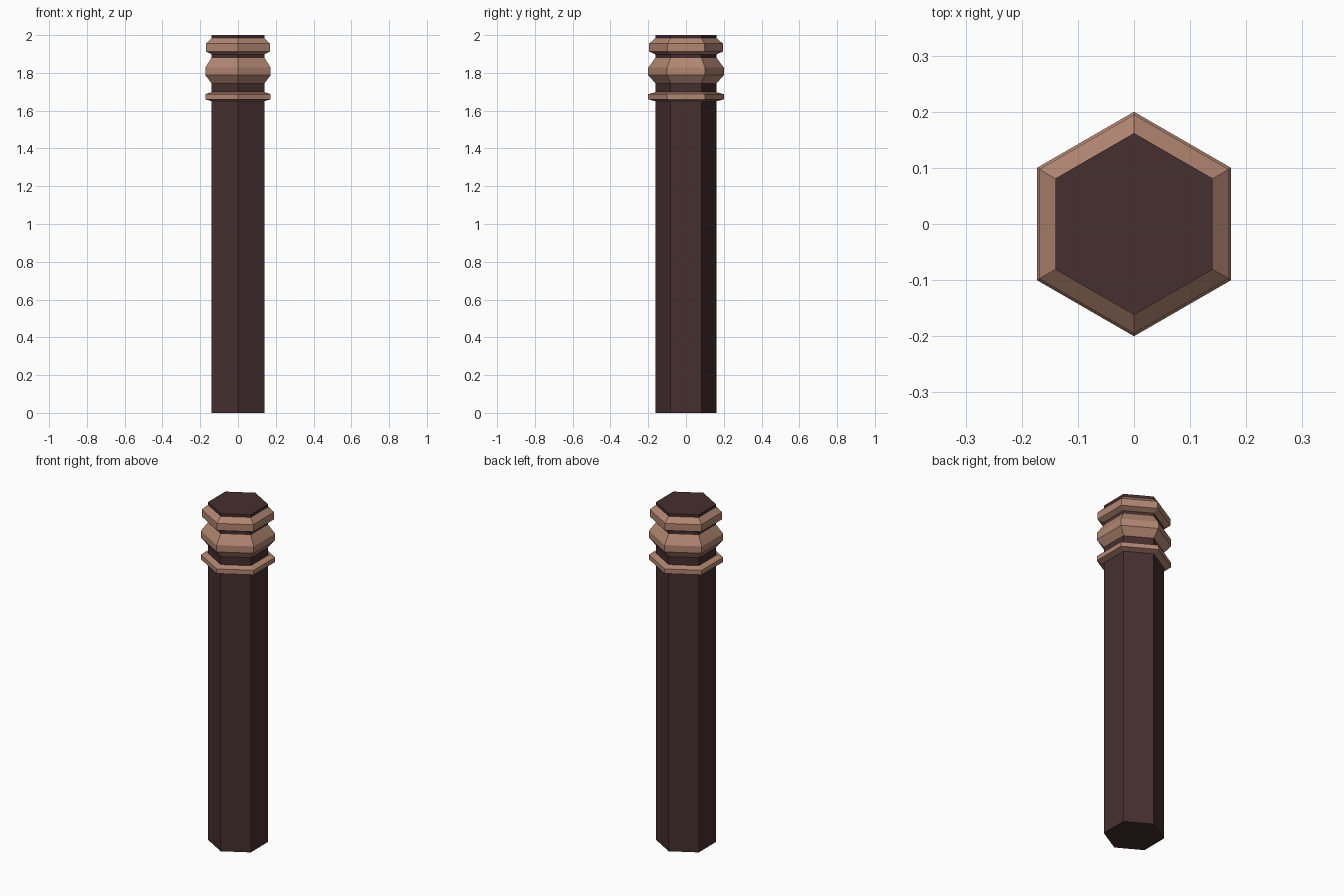
import bpy, bmesh, math

if "Cube" in bpy.data.objects:
    bpy.data.objects.remove(bpy.data.objects["Cube"])


def material(name, rgb):
    m = bpy.data.materials.new(name)
    m.diffuse_color = (*rgb, 1)
    m.use_nodes = True
    m.node_tree.nodes["Principled BSDF"].inputs["Base Color"].default_value = m.diffuse_color
    return m


def hex_lathe(name, profile, mat, closed=False):
    """Sweep a (radius, z) profile round six flat sides, corners on +-y."""
    bm = bmesh.new()
    rows = [[bm.verts.new((r * math.cos(math.radians(30 + 60 * i)),
                           r * math.sin(math.radians(30 + 60 * i)), z))
             for i in range(6)] for r, z in profile]
    pairs = list(zip(rows, rows[1:]))
    if closed:
        pairs.append((rows[-1], rows[0]))
    else:
        bm.faces.new(rows[0][::-1])
        bm.faces.new(rows[-1])
    for a, b in pairs:
        for i in range(6):
            j = (i + 1) % 6
            bm.faces.new((a[i], a[j], b[j], b[i]))
    bmesh.ops.recalc_face_normals(bm, faces=bm.faces)
    mesh = bpy.data.meshes.new(name)
    bm.to_mesh(mesh)
    bm.free()
    mesh.materials.append(mat)
    ob = bpy.data.objects.new(name, mesh)
    bpy.context.collection.objects.link(ob)
    return ob


dark = material("dark wood", (0.062, 0.028, 0.029))
copper = material("copper trim", (0.445, 0.238, 0.165))

# Shaft
hex_lathe("shaft", [(0.162, 0), (0.162, 2)], dark)

# Trim rings near the top: inner radius is buried just inside the shaft
rings = {
    "lower_ring": [(0.162, 1.65), (0.2, 1.66), (0.2, 1.687), (0.162, 1.698)],
    "middle_ring": [(0.162, 1.745), (0.2, 1.788), (0.2, 1.828), (0.162, 1.88)],
    "upper_ring": [(0.162, 1.898), (0.195, 1.913), (0.195, 1.955), (0.162, 1.984)],
}
for name, outer in rings.items():
    inner = [(0.155, outer[-1][1]), (0.155, outer[0][1])]
    hex_lathe(name, outer + inner, copper, closed=True)
